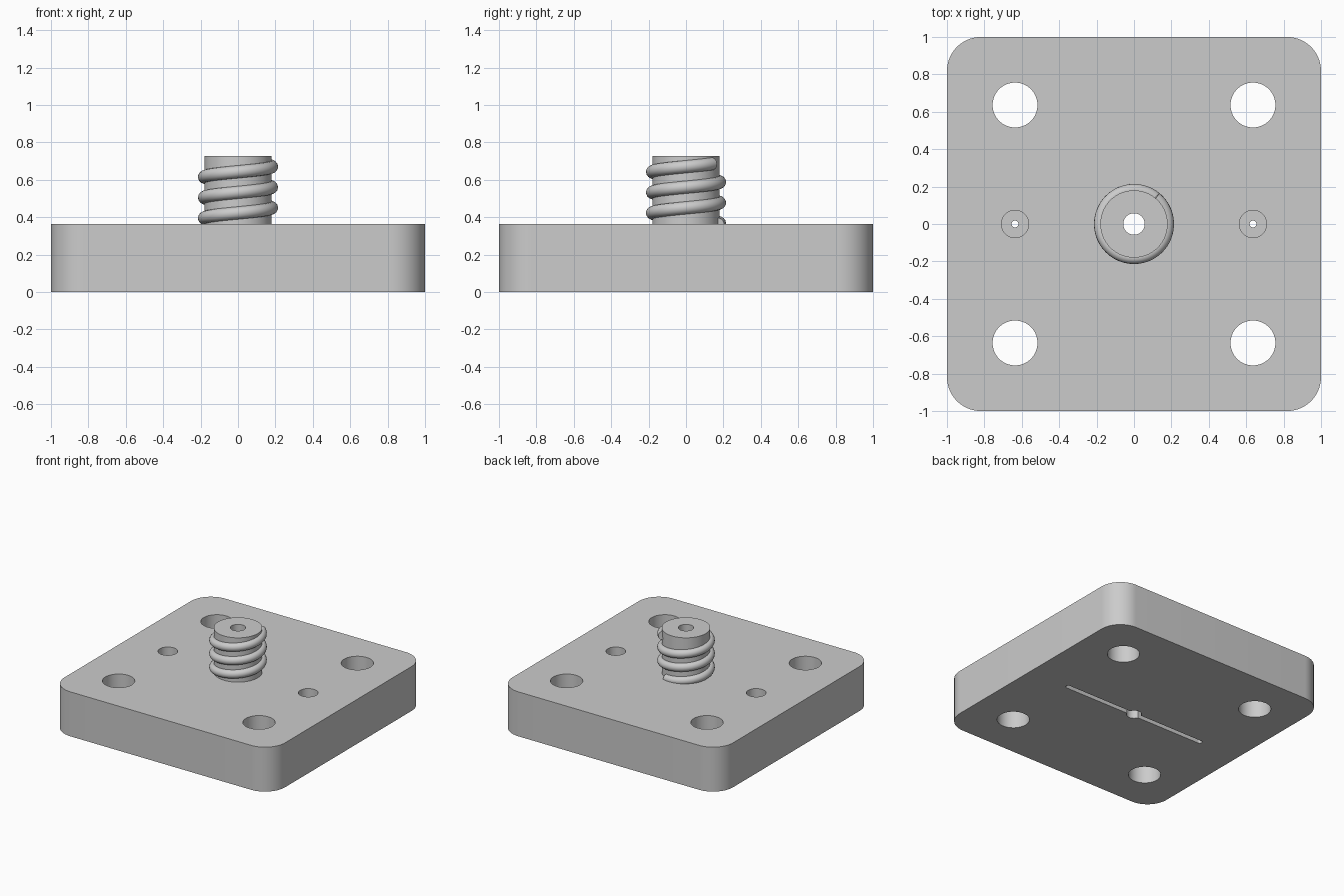
import bpy
import bmesh
from math import cos, sin, radians, tau

cube = bpy.data.objects.get("Cube")
if cube:
    bpy.data.objects.remove(cube, do_unlink=True)

PLATE_TOP = 0.364
SHAFT_TOP = 0.727
SHAFT_R = 0.18
HOLE_POS = 0.636

grey = bpy.data.materials.new("plain grey")
grey.use_nodes = True
grey.diffuse_color = (0.6, 0.6, 0.6, 1)
grey.node_tree.nodes["Principled BSDF"].inputs["Base Color"].default_value = (0.6, 0.6, 0.6, 1)


def select_only(obj):
    bpy.ops.object.select_all(action="DESELECT")
    obj.select_set(True)
    bpy.context.view_layer.objects.active = obj


def prism(name, outline, z0, z1):
    """Extrude a flat outline from z0 up to z1."""
    bm = bmesh.new()
    base = bm.faces.new([bm.verts.new((x, y, z0)) for x, y in outline])
    top = bmesh.ops.extrude_face_region(bm, geom=[base])["geom"]
    bmesh.ops.translate(bm, vec=(0, 0, z1 - z0),
                        verts=[v for v in top if isinstance(v, bmesh.types.BMVert)])
    bmesh.ops.recalc_face_normals(bm, faces=bm.faces)
    mesh = bpy.data.meshes.new(name)
    bm.to_mesh(mesh)
    bm.free()
    mesh.materials.append(grey)
    obj = bpy.data.objects.new(name, mesh)
    bpy.context.collection.objects.link(obj)
    return obj


def circle(r, x=0, y=0, n=64):
    return [(x + r * cos(tau * i / n), y + r * sin(tau * i / n)) for i in range(n)]


def rounded_box(hx, hy, r, steps=16):
    """Outline of a rectangle with rounded corners."""
    points = []
    for k, (sx, sy) in enumerate([(1, 1), (-1, 1), (-1, -1), (1, -1)]):
        for i in range(steps + 1):
            a = radians(90 * (k + i / steps))
            p = (sx * (hx - r) + r * cos(a), sy * (hy - r) + r * sin(a))
            points.append(p)
    return points


def cut(obj, outline, z0, z1):
    """Remove a prism from the object."""
    cutter = prism("cutter", outline, z0, z1)
    cutter.hide_render = True
    mod = obj.modifiers.new("cut", "BOOLEAN")
    mod.object = cutter
    mod.operation = "DIFFERENCE"
    mod.solver = "EXACT"
    select_only(obj)
    bpy.ops.object.modifier_apply(modifier=mod.name)
    bpy.data.objects.remove(cutter, do_unlink=True)


def smooth(obj):
    select_only(obj)
    bpy.ops.object.shade_smooth_by_angle(angle=radians(30))


# Base plate with rounded corners
plate = prism("base_plate", rounded_box(1, 1, 0.182), 0, PLATE_TOP)

# Four bolt holes
for sx in (-1, 1):
    for sy in (-1, 1):
        cut(plate, circle(0.12, sx * HOLE_POS, sy * HOLE_POS), -0.1, 0.5)

# Stepped side ports: wide well above, narrow bore below
for sx in (-1, 1):
    cut(plate, circle(0.073, sx * HOLE_POS, 0, 48), 0.1, 0.5)
    cut(plate, circle(0.0185, sx * HOLE_POS, 0, 24), -0.1, 0.2)

# Channel under the plate, linking the ports, and the central bore
cut(plate, rounded_box(HOLE_POS + 0.019, 0.019, 0.0185, 8), -0.1, 0.06)
cut(plate, circle(0.057), -0.1, 0.5)
smooth(plate)

# Hollow threaded shaft
shaft = prism("shaft", circle(SHAFT_R, n=96), PLATE_TOP - 0.005, SHAFT_TOP)
cut(shaft, circle(0.057), 0.2, 0.9)
smooth(shaft)

# Round thread wound about three turns, rising anticlockwise
PITCH = 0.11
START, END = radians(72), radians(51) + 3 * tau
STEPS = 200
curve = bpy.data.curves.new("thread", "CURVE")
curve.dimensions = "3D"
curve.bevel_depth = 0.034
curve.bevel_resolution = 6
curve.use_fill_caps = True
spline = curve.splines.new("POLY")
spline.points.add(STEPS)
for i, point in enumerate(spline.points):
    a = START + (END - START) * i / STEPS
    point.co = (SHAFT_R * cos(a), SHAFT_R * sin(a), 0.34 + PITCH * a / tau, 1)
curve.materials.append(grey)
thread = bpy.data.objects.new("thread", curve)
bpy.context.collection.objects.link(thread)
select_only(thread)
bpy.ops.object.convert(target="MESH")
smooth(bpy.context.view_layer.objects.active)
